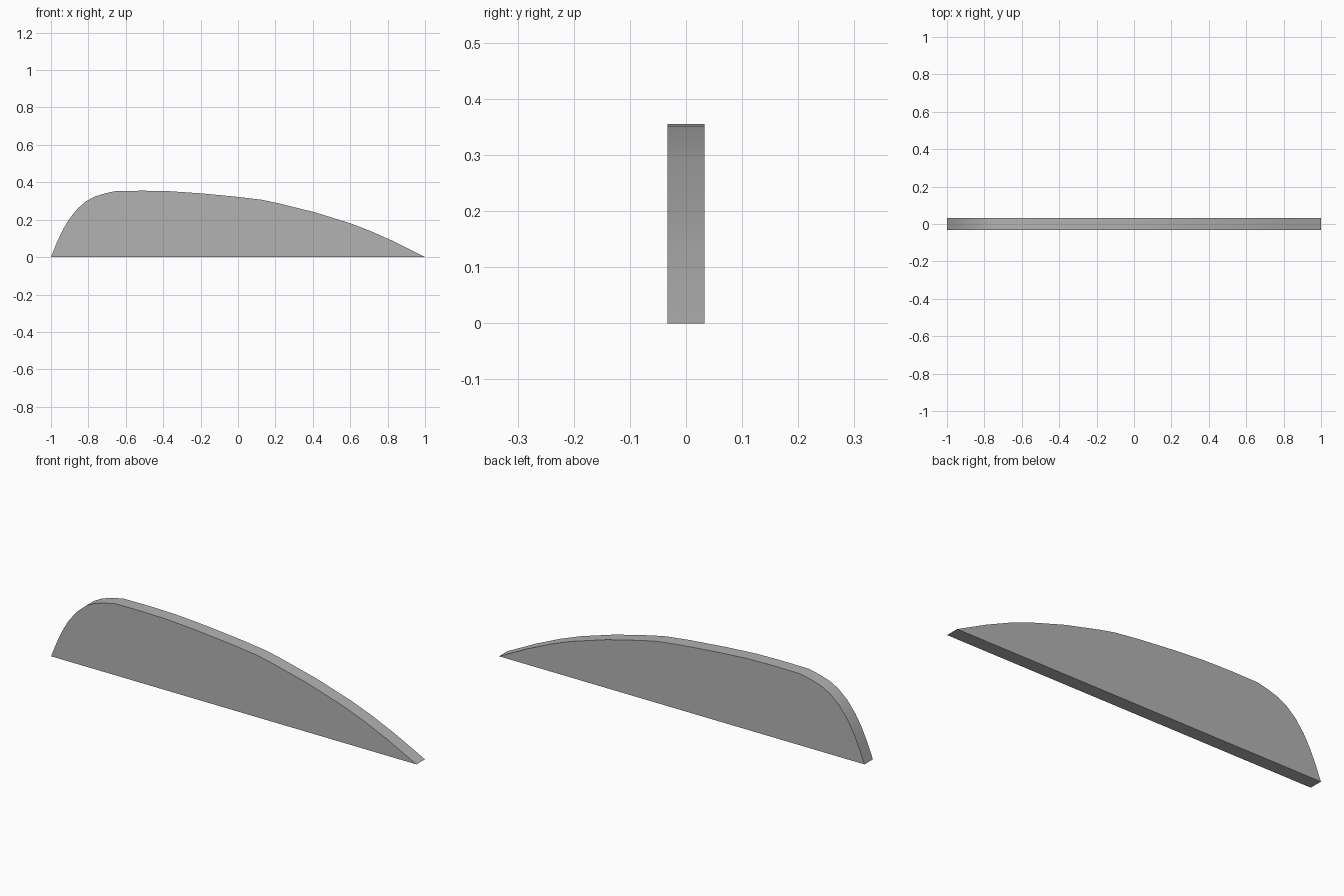
import bpy, bmesh, math

if "Cube" in bpy.data.objects:
    bpy.data.objects.remove(bpy.data.objects["Cube"])

# Side outline (x, z) of the thin blade-like panel, flat underneath
OUTLINE = [(-1, 0), (-0.97, 0.075), (-0.94, 0.14), (-0.905, 0.2), (-0.86, 0.257),
           (-0.81, 0.3), (-0.765, 0.324), (-0.71, 0.341), (-0.65, 0.354),
           (-0.5, 0.355), (-0.36, 0.352), (-0.2, 0.341), (0, 0.322), (0.13, 0.306),
           (0.22, 0.287), (0.41, 0.24), (0.6, 0.181), (0.71, 0.139), (0.84, 0.081), (1, 0)]
HALF = 0.033

grey = bpy.data.materials.new("plain_grey")
grey.diffuse_color = (0.45, 0.45, 0.45, 1)
grey.use_nodes = True
grey.node_tree.nodes["Principled BSDF"].inputs["Base Color"].default_value = grey.diffuse_color

# Panel: one outline face extruded through the thickness
bm = bmesh.new()
face = bm.faces.new([bm.verts.new((x, -HALF, z)) for x, z in OUTLINE])
ext = bmesh.ops.extrude_face_region(bm, geom=[face])
bmesh.ops.translate(bm, vec=(0, 2 * HALF, 0),
                    verts=[v for v in ext["geom"] if isinstance(v, bmesh.types.BMVert)])
bmesh.ops.recalc_face_normals(bm, faces=bm.faces)
mesh = bpy.data.meshes.new("curved_panel")
bm.to_mesh(mesh)
bm.free()
mesh.materials.append(grey)
panel = bpy.data.objects.new("curved_panel", mesh)
bpy.context.collection.objects.link(panel)

# Smooth rim with crisp side edges
bpy.context.view_layer.objects.active = panel
panel.select_set(True)
bpy.ops.object.shade_smooth_by_angle(angle=math.radians(30))
